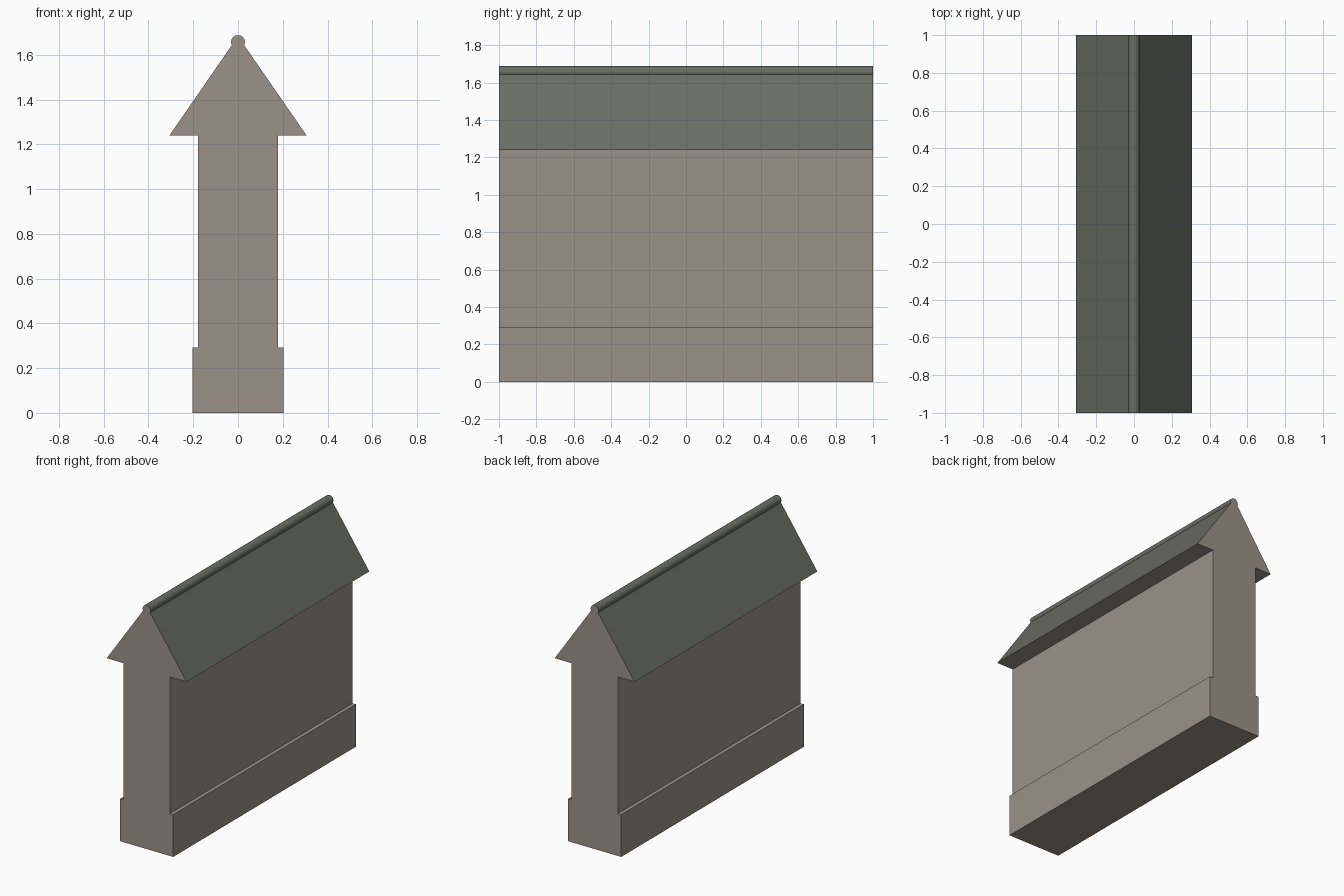
import bpy, bmesh, math

if "Cube" in bpy.data.objects:
    bpy.data.objects.remove(bpy.data.objects["Cube"])


def material(name, rgb):
    m = bpy.data.materials.new(name)
    m.diffuse_color = (*rgb, 1)
    m.use_nodes = True
    m.node_tree.nodes["Principled BSDF"].inputs["Base Color"].default_value = m.diffuse_color
    return m


stone = material("warm_stone", (0.33, 0.29, 0.25))
slate = material("grey_green_slate", (0.147, 0.156, 0.130))


def extrude_profile(name, profile, slate_top=None):
    """Extrude an x-z outline along the full length of the wall."""
    bm = bmesh.new()
    face = bm.faces.new([bm.verts.new((x, -1, z)) for x, z in profile])
    res = bmesh.ops.extrude_face_region(bm, geom=[face])
    verts = [v for v in res["geom"] if isinstance(v, bmesh.types.BMVert)]
    bmesh.ops.translate(bm, verts=verts, vec=(0, 2, 0))
    bmesh.ops.recalc_face_normals(bm, faces=bm.faces[:])
    # slate on the outward sides, stone on the ends and underside
    if slate_top is not None:
        for f in bm.faces:
            if abs(f.normal.y) < 0.5 and f.normal.z > slate_top:
                f.material_index = 1
    me = bpy.data.meshes.new(name)
    bm.to_mesh(me)
    bm.free()
    me.materials.append(stone)
    me.materials.append(slate)
    ob = bpy.data.objects.new(name, me)
    bpy.context.collection.objects.link(ob)
    return ob


def mirrored(right):
    """Complete a half outline given from bottom to top."""
    return right + [(-x, z) for x, z in reversed(right) if x > 0]


# Plinth and wall as one stepped body
extrude_profile("wall_body", mirrored(
    [(0.204, 0), (0.204, 0.293), (0.178, 0.293), (0.178, 1.24)]))

# Pitched coping with flat underside
extrude_profile("coping_roof", mirrored([(0.306, 1.24), (0, 1.683)]), 0.1)

# Round ridge roll
N, R, ZC = 16, 0.031, 1.657
ring = [(R * math.cos(2 * math.pi * i / N), ZC + R * math.sin(2 * math.pi * i / N))
        for i in range(N)]
extrude_profile("ridge_roll", ring, -2)
